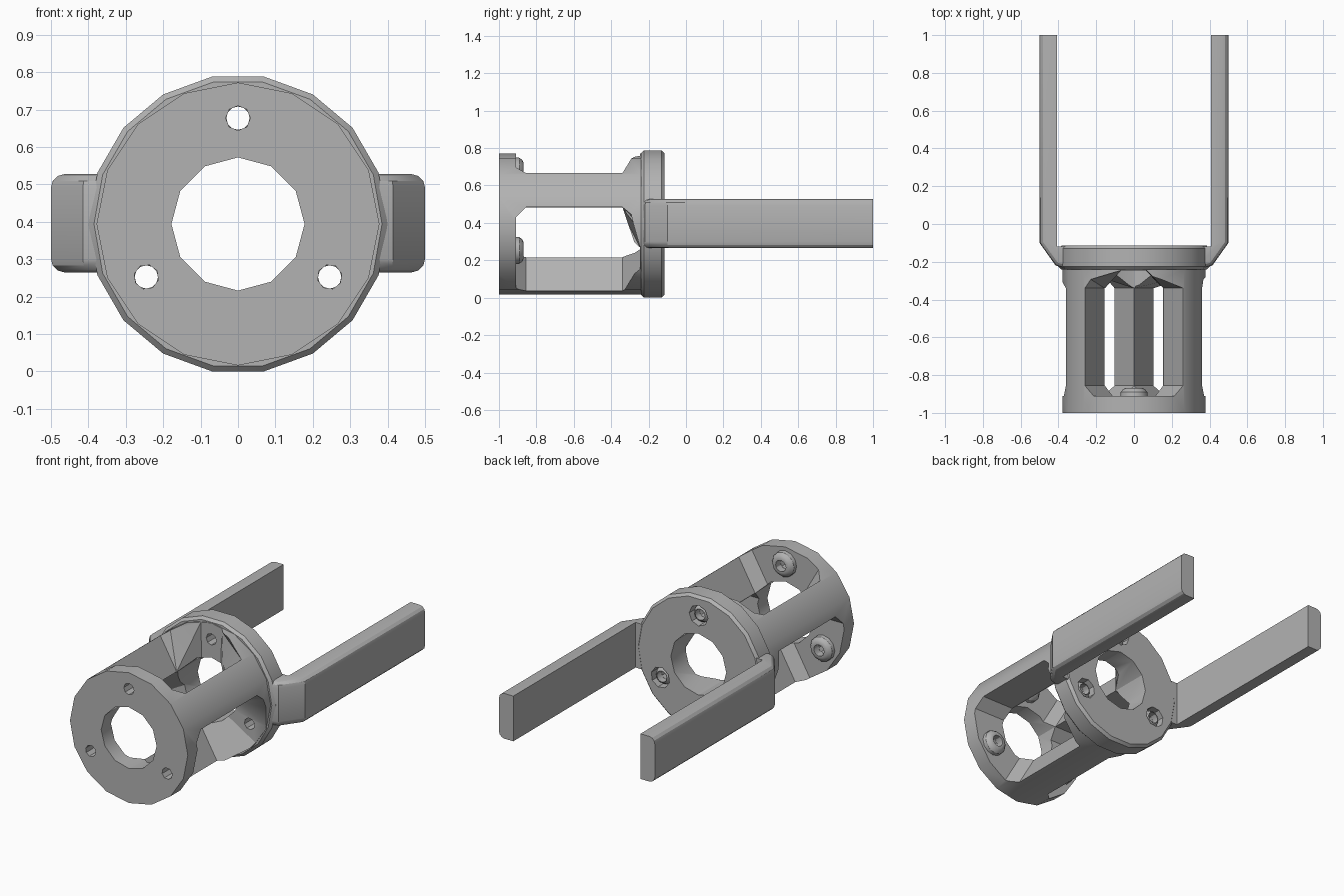
import bpy, bmesh
from math import cos, sin, tan, radians, pi

if "Cube" in bpy.data.objects:
    bpy.data.objects.remove(bpy.data.objects["Cube"])

AXIS_Z = 0.394
BORE, TUBE_R, FLANGE_R, BOLT_RING = 0.178, 0.378, 0.4, 0.283

grey = bpy.data.materials.new("plain grey")
grey.use_nodes = True
grey.diffuse_color = (0.45, 0.45, 0.45, 1)
grey.node_tree.nodes["Principled BSDF"].inputs["Base Color"].default_value = (0.45, 0.45, 0.45, 1)


def finish(name, bm):
    bmesh.ops.recalc_face_normals(bm, faces=bm.faces)
    mesh = bpy.data.meshes.new(name)
    bm.to_mesh(mesh)
    bm.free()
    mesh.materials.append(grey)
    obj = bpy.data.objects.new(name, mesh)
    bpy.context.collection.objects.link(obj)
    return obj


def loft(name, sections, turn=0.0, closed=False):
    """Join (y, outline) sections along y; turn them about the tube axis."""
    bm = bmesh.new()
    c, s = cos(turn), sin(turn)
    rings = [[bm.verts.new((x * c - z * s, y, AXIS_Z + x * s + z * c)) for x, z in outline]
             for y, outline in sections]
    n = len(rings[0])
    pairs = list(zip(rings, rings[1:]))
    if closed:
        pairs.append((rings[-1], rings[0]))
    for a, b in pairs:
        for i in range(n):
            j = (i + 1) % n
            bm.faces.new((a[i], a[j], b[j], b[i]))
    if not closed:
        bm.faces.new(rings[0])
        bm.faces.new(rings[-1])
    return finish(name, bm)


def circle(r, n, z=0.0):
    return [(r * cos(2 * pi * i / n), z + r * sin(2 * pi * i / n)) for i in range(n)]


def turned(name, profile, n, z=0.0, turn=0.0, closed=False):
    return loft(name, [(y, circle(r, n, z)) for y, r in profile], turn, closed)


def wedge(bottom, top):
    return [(-bottom, 0.08), (bottom, 0.08), (top, 0.5), (-top, 0.5)]


def boolean(target, tool, operation):
    mod = target.modifiers.new("cut", "BOOLEAN")
    mod.operation, mod.object, mod.solver = operation, tool, "EXACT"
    bpy.context.view_layer.objects.active = target
    bpy.ops.object.modifier_apply(modifier=mod.name)
    bpy.data.objects.remove(tool)


def smooth(obj):
    bpy.ops.object.select_all(action="DESELECT")
    obj.select_set(True)
    bpy.context.view_layer.objects.active = obj
    bpy.ops.object.shade_smooth_by_angle(angle=radians(30))


# Tube body with the rear flange
body = turned("tube_body", [(-1, TUBE_R), (-0.18, TUBE_R)], 16)
flange = turned("flange", [(-0.24, FLANGE_R - 0.015), (-0.225, FLANGE_R),
                           (-0.13, FLANGE_R), (-0.115, FLANGE_R - 0.015)], 18)
boolean(body, flange, "UNION")

# Three windows leave wedge-shaped pillars; each end has angled corners
lean = 0.42 * tan(radians(30))
for k in range(3):
    turn = 2 * pi * k / 3
    window = loft("window_cutter", [
        (-0.91, wedge(0.085, 0.085 + lean)),
        (-0.855, wedge(0.15, 0.15 + lean)),
        (-0.34, wedge(0.15, 0.15 + lean)),
        (-0.245, wedge(0.06, 0.07))], turn)
    boolean(body, window, "DIFFERENCE")

# Central bore, bolt holes and rear counterbores
boolean(body, turned("bore_cutter", [(-1.1, BORE), (0, BORE)], 12), "DIFFERENCE")
for k in range(3):
    turn = 2 * pi * k / 3
    hole = turned("hole_cutter", [(-1.1, 0.033), (-0.17, 0.033), (-0.17, 0.06), (0, 0.06)],
                  8, BOLT_RING, turn)
    boolean(body, hole, "DIFFERENCE")
smooth(body)

# Hollow domed bolt heads inside the front plate and in the counterbores
for k in range(3):
    turn = 2 * pi * k / 3
    for place, y in (("front", -0.912), ("rear", -0.172)):
        size = 0.073 if place == "front" else 0.052
        head = turned(f"{place}_bolt_head_{k + 1}",
                      [(y, 0.033), (y, size), (y + 0.022, size * 0.97),
                       (y + 0.037, size * 0.8), (y + 0.044, size * 0.6), (y + 0.044, 0.033)],
                      12, BOLT_RING, turn, closed=True)
        smooth(head)

# Two fork arms, rounded along the outer edges
outer = [(0.5, 1), (0.5, -0.1), (0.415, -0.22), (0.36, -0.235)]
inner = [(0.36, -0.12), (0.408, -0.12), (0.408, 1)]
for name, side in (("left_arm", 1), ("right_arm", -1)):
    bm = bmesh.new()
    layers = [[bm.verts.new((side * x, y, z)) for x, y in outer + inner] for z in (0.265, 0.527)]
    n = len(layers[0])
    for layer in layers:
        bm.faces.new(layer)
    for i in range(n):
        j = (i + 1) % n
        bm.faces.new((layers[0][i], layers[0][j], layers[1][j], layers[1][i]))
    rims = [bm.edges.get((layer[i], layer[i + 1])) for layer in layers for i in range(len(outer) - 1)]
    bmesh.ops.bevel(bm, geom=rims, offset=0.035, segments=3, profile=0.5, affect="EDGES")
    smooth(finish(name, bm))
